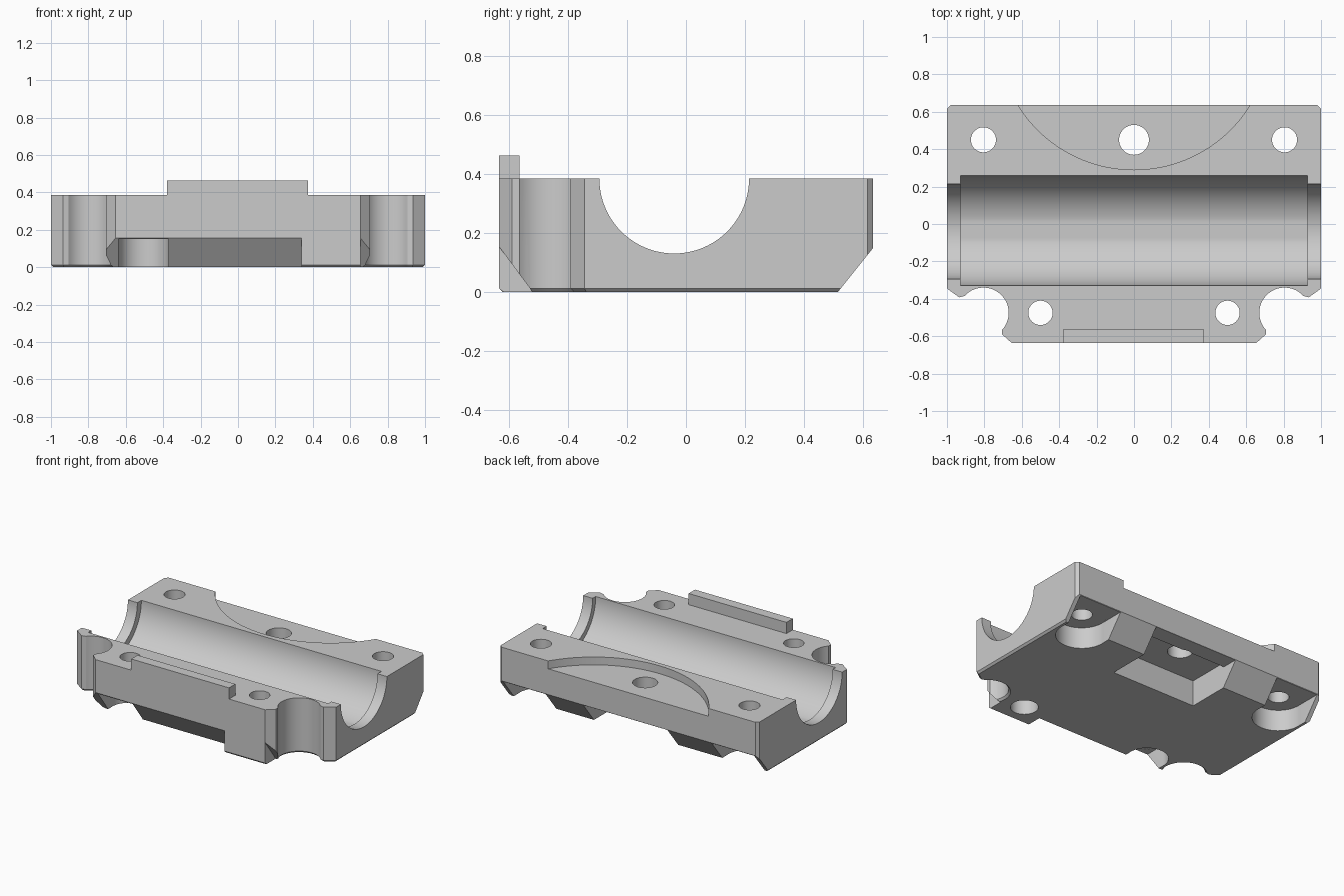
import bpy, bmesh, math

if "Cube" in bpy.data.objects:
    bpy.data.objects.remove(bpy.data.objects["Cube"])

grey = bpy.data.materials.new("light_grey_plastic")
grey.diffuse_color = (0.6, 0.6, 0.6, 1)
grey.use_nodes = True
grey.node_tree.nodes["Principled BSDF"].inputs["Base Color"].default_value = grey.diffuse_color


def prism(name, pts, lo, hi, axis="z", bottom_bevel=0.0):
    """Extrude a 2D outline along z (points are x,y) or along x (points are y,z)."""
    bm = bmesh.new()
    put = (lambda p, h: (p[0], p[1], h)) if axis == "z" else (lambda p, h: (h, p[0], p[1]))
    a = [bm.verts.new(put(p, lo)) for p in pts]
    b = [bm.verts.new(put(p, hi)) for p in pts]
    base = bm.faces.new(a)
    bm.faces.new(b)
    n = len(pts)
    for i in range(n):
        bm.faces.new((a[i], a[(i + 1) % n], b[(i + 1) % n], b[i]))
    bmesh.ops.recalc_face_normals(bm, faces=bm.faces)
    if bottom_bevel:
        bmesh.ops.bevel(bm, geom=list(base.edges), offset=bottom_bevel,
                        segments=1, affect="EDGES")
    me = bpy.data.meshes.new(name)
    bm.to_mesh(me)
    bm.free()
    ob = bpy.data.objects.new(name, me)
    me.materials.append(grey)
    bpy.context.collection.objects.link(ob)
    return ob


def arc(cx, cy, r, start, end, n):
    return [(cx + r * math.cos(math.radians(start + (end - start) * i / n)),
             cy + r * math.sin(math.radians(start + (end - start) * i / n)))
            for i in range(n + 1)]


def circle(cx, cy, r, n=48):
    return arc(cx, cy, r, 0, 360, n)[:-1]


def rect(x0, x1, y0, y1):
    return [(x0, y0), (x1, y0), (x1, y1), (x0, y1)]


# Body outline: left half from back to front, then mirrored
left = [(-0.98, 0.635), (-1, 0.615), (-1, -0.345), (-0.935, -0.392)]
left += arc(-0.805, -0.475, 0.135, 138, -42, 28)
left += [(-0.705, -0.59), (-0.655, -0.635)]
body = prism("clamp_body", left + [(-x, y) for x, y in reversed(left)],
             0, 0.385, bottom_bevel=0.013)

cutters = []


def cut(*args, **kw):
    cutters.append(prism("cutter", *args, **kw))


# Bearing channel: narrow through ends, wider middle with a flat floor
cut(circle(-0.04, 0.385, 0.254, 96), -1.1, 1.1, axis="x")
channel = arc(-0.035, 0.385, 0.293, 190.4, 349.6, 60)
cut([(y, max(z, 0.097)) for y, z in arc(-0.035, 0.385, 0.293, 180, 360, 72)]
    + [(0.258, 0.5), (-0.328, 0.5)], -0.927, 0.927, axis="x")

# Sloped undersides at the back and front
cut([(0.635, 0.15), (0.515, 0), (0.475, -0.05), (0.8, -0.05), (0.8, 0.15 + 0.20625)],
    -1.1, 1.1, axis="x")
front_slope = [(-0.635, 0.155), (-0.52, 0), (-0.4829, -0.05), (-0.8, -0.05), (-0.8, 0.3774)]
cut(front_slope, -0.9, 0.34, axis="x")
cut(front_slope, 0.655, 0.9, axis="x")

# Shallow round recess on the back of the top face
cut(circle(0, 1.02, 0.73, 128), 0.33, 0.6)

# Screw holes with rear pockets that open through the slope
cut(circle(0, 0.45, 0.08), -0.1, 0.6)
for s in (-1, 1):
    cut(circle(s * 0.805, 0.45, 0.067), -0.1, 0.6)
    cut(circle(s * 0.5, -0.475, 0.065), -0.1, 0.6)
    cut(circle(s * 0.805, 0.45, 0.165), -0.1, 0.148)
    cut(rect(s * 0.805 - 0.164, s * 0.805 + 0.164, 0.45, 0.75), -0.1, 0.147)

# Middle pocket, deeper toward the front
cut(rect(-0.3, 0.35, 0.22, 0.52), -0.1, 0.18)
cut(rect(-0.3, 0.35, 0.5, 0.75), -0.1, 0.149)

# Front counterbores: one open to the front, one closed
cut(circle(-0.505, -0.475, 0.135), -0.1, 0.15)
cut(rect(-0.639, -0.371, -0.8, -0.476), -0.1, 0.1495)
cut(circle(0.5, -0.475, 0.088), -0.1, 0.1)

bpy.context.view_layer.objects.active = body
for c in cutters:
    m = body.modifiers.new("cut", "BOOLEAN")
    m.operation = "DIFFERENCE"
    m.solver = "EXACT"
    m.object = c
    bpy.ops.object.modifier_apply(modifier=m.name)
    bpy.data.objects.remove(c)

# Raised lip along the front edge
lip = prism("front_lip", rect(-0.38, 0.375, -0.635, -0.565), 0.38, 0.463)

bpy.ops.object.select_all(action="DESELECT")
body.select_set(True)
bpy.ops.object.shade_smooth_by_angle(angle=math.radians(25))
